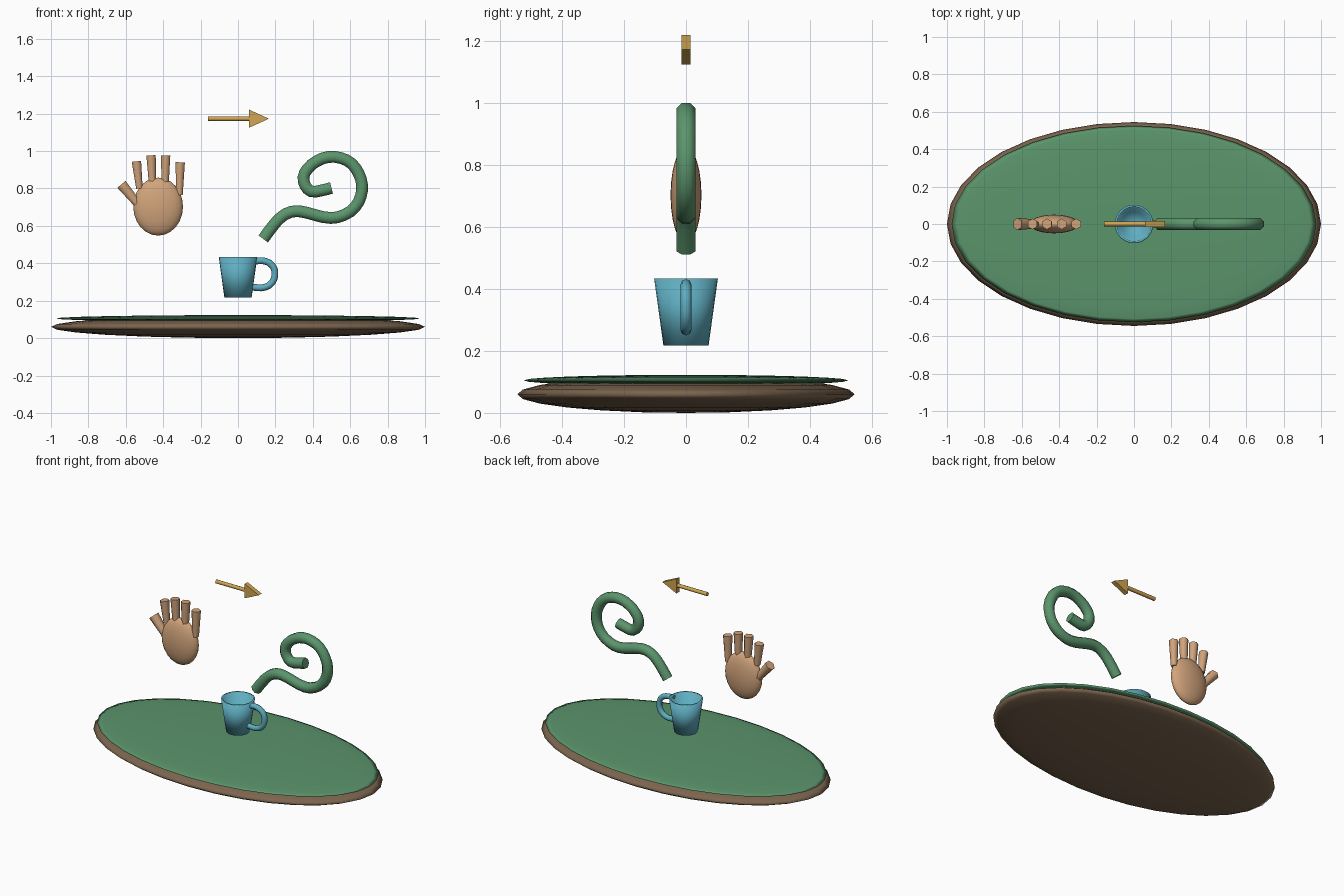
import bpy, bmesh, math
from mathutils import Vector

if "Cube" in bpy.data.objects:
    bpy.data.objects.remove(bpy.data.objects["Cube"])


def material(name, rgb):
    m = bpy.data.materials.new(name)
    m.diffuse_color = (*rgb, 1)
    m.use_nodes = True
    m.node_tree.nodes["Principled BSDF"].inputs["Base Color"].default_value = m.diffuse_color
    return m


GREEN = material("green", (0.105, 0.30, 0.15))
BROWN = material("brown", (0.20, 0.13, 0.077))
SKIN = material("skin", (0.64, 0.37, 0.20))
BLUE = material("blue", (0.115, 0.42, 0.53))
GOLD = material("gold", (0.64, 0.38, 0.085))


def finish(name, mat, smooth=180):
    ob = bpy.context.object
    ob.name = name
    ob.data.materials.append(mat)
    if smooth >= 180:
        bpy.ops.object.shade_smooth()
    elif smooth:
        bpy.ops.object.shade_smooth_by_angle(angle=math.radians(smooth))
    return ob


def ellipsoid(name, loc, radii, mat, seg=32, rings=12):
    bpy.ops.mesh.primitive_uv_sphere_add(segments=seg, ring_count=rings, location=loc)
    bpy.context.object.scale = radii
    bpy.ops.object.transform_apply(location=False, rotation=False, scale=True)
    return finish(name, mat)


def taper(name, a, b, r1, r2, mat, sides=6):
    a, b = Vector(a), Vector(b)
    bpy.ops.mesh.primitive_cone_add(vertices=sides, radius1=r1, radius2=r2,
                                    depth=(b - a).length, location=(a + b) / 2)
    # tilt within the xz plane only
    bpy.context.object.rotation_euler.y = math.atan2(b.x - a.x, b.z - a.z)
    return finish(name, mat, 65)


def select_only(ob):
    bpy.context.collection.objects.link(ob)
    bpy.ops.object.select_all(action='DESELECT')
    ob.select_set(True)
    bpy.context.view_layer.objects.active = ob


def tube(name, pts, radius, mat, res, tilt=0):
    cu = bpy.data.curves.new(name, 'CURVE')
    cu.dimensions = '3D'
    cu.bevel_depth, cu.bevel_resolution = radius, 2
    cu.resolution_u, cu.use_fill_caps = res, True
    sp = cu.splines.new('BEZIER')
    sp.bezier_points.add(len(pts) - 1)
    for p, (x, z) in zip(sp.bezier_points, pts):
        p.co = (x, 0, z)
        p.handle_left_type = p.handle_right_type = 'AUTO'
        p.tilt = tilt
    select_only(bpy.data.objects.new(name, cu))
    bpy.ops.object.convert(target='MESH')
    return finish(name, mat, 60)


def mesh_object(name, bm, mat, smooth):
    bmesh.ops.recalc_face_normals(bm, faces=bm.faces)
    me = bpy.data.meshes.new(name)
    bm.to_mesh(me)
    bm.free()
    select_only(bpy.data.objects.new(name, me))
    return finish(name, mat, smooth)


# Oval base with green top
ellipsoid("base", (0, 0, 0.06), (1.0, 0.545, 0.06), BROWN)
ellipsoid("green_top", (0, 0, 0.105), (0.975, 0.525, 0.018), GREEN)

# Mug body: lathed profile with open top
bm = bmesh.new()
profile = [(0, 0.218), (0.073, 0.218), (0.103, 0.434), (0.092, 0.434), (0.065, 0.24), (0, 0.24)]
vs = [bm.verts.new((r, 0, z)) for r, z in profile]
es = [bm.edges.new(p) for p in zip(vs, vs[1:])]
bmesh.ops.spin(bm, geom=vs + es, cent=(0, 0, 0), axis=(0, 0, 1),
               angle=2 * math.pi, steps=24)
bmesh.ops.remove_doubles(bm, verts=bm.verts, dist=1e-4)
mesh_object("mug", bm, BLUE, 180)

# Mug handle
tube("mug_handle", [(0.088, 0.412), (0.145, 0.411), (0.185, 0.385), (0.197, 0.345),
                    (0.182, 0.297), (0.14, 0.271), (0.075, 0.272)], 0.018, BLUE, 4)

# Hand: palm, four fingers, thumb
ellipsoid("palm", (-0.427, 0, 0.703), (0.133, 0.05, 0.155), SKIN, 24, 12)
fingers = [((-0.527, 0.80), (-0.543, 0.945)), ((-0.455, 0.78), (-0.465, 0.977)),
           ((-0.39, 0.78), (-0.387, 0.977)), ((-0.313, 0.765), (-0.309, 0.94))]
for i, (a, b) in enumerate(fingers):
    taper(f"finger_{i + 1}", (a[0], 0, a[1]), (b[0], 0, b[1]), 0.02, 0.029, SKIN)
taper("thumb", (-0.53, 0, 0.71), (-0.623, 0, 0.822), 0.024, 0.033, SKIN)

# Curling tendril, octagonal section with flats facing front and side
tube("tendril", [(0.135, 0.53), (0.195, 0.61), (0.235, 0.65), (0.285, 0.675), (0.335, 0.677),
                 (0.405, 0.66), (0.495, 0.642), (0.567, 0.658), (0.628, 0.703), (0.657, 0.76),
                 (0.663, 0.82), (0.645, 0.88), (0.605, 0.935), (0.548, 0.963), (0.482, 0.968),
                 (0.42, 0.945), (0.372, 0.905), (0.35, 0.86), (0.36, 0.815), (0.39, 0.785),
                 (0.44, 0.788), (0.50, 0.803)], 0.034, GREEN, 2, math.radians(22.5))

# Arrow: thin round shaft and flat triangular head
taper("arrow_shaft", (-0.16, 0, 1.173), (0.07, 0, 1.173), 0.0125, 0.0125, GOLD, 8)
bm = bmesh.new()
outline = [(0.06, 0.048), (0.165, 0), (0.06, -0.048)]
face = bm.faces.new([bm.verts.new((x, -0.015, 1.173 + z)) for x, z in outline])
ext = bmesh.ops.extrude_face_region(bm, geom=[face])
bmesh.ops.translate(bm, vec=(0, 0.03, 0),
                    verts=[g for g in ext["geom"] if isinstance(g, bmesh.types.BMVert)])
mesh_object("arrow_head", bm, GOLD, 0)
